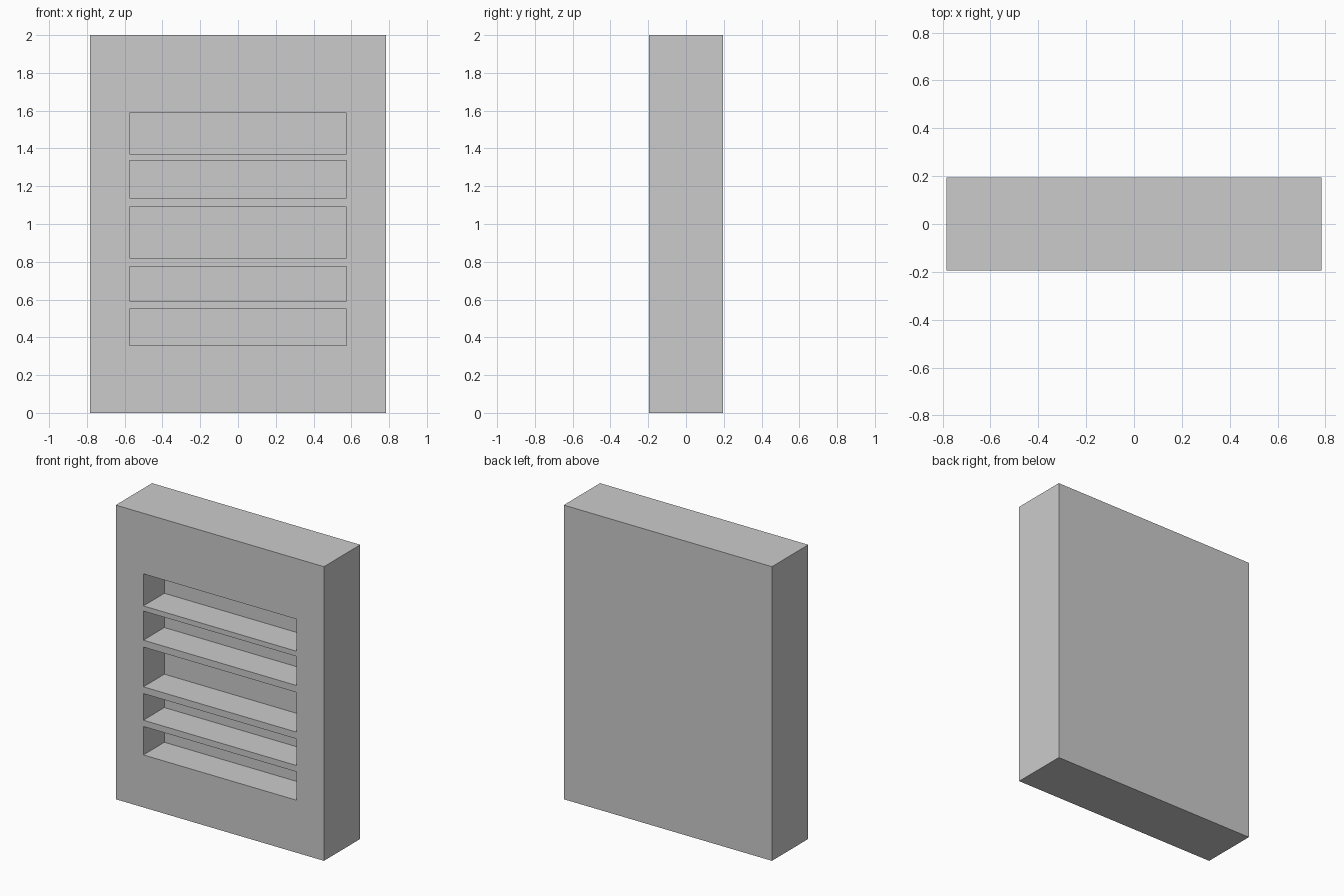
import bpy

if "Cube" in bpy.data.objects:
    bpy.data.objects.remove(bpy.data.objects["Cube"])

WIDTH, DEPTH, HEIGHT = 1.566, 0.39, 2.0
SLOT_HALF_WIDTH = 0.575
SLOT_DEPTH = 0.225
# bottom and top height of each slot
SLOTS = [(0.357, 0.55), (0.593, 0.774), (0.82, 1.09), (1.137, 1.335), (1.37, 1.588)]


def box(name, lo, hi):
    center = [(a + b) / 2 for a, b in zip(lo, hi)]
    bpy.ops.mesh.primitive_cube_add(size=1, location=center)
    obj = bpy.context.object
    obj.name = name
    obj.scale = [b - a for a, b in zip(lo, hi)]
    bpy.ops.object.transform_apply(location=True, rotation=False, scale=True)
    return obj


# Solid cabinet block
cabinet = box("cabinet", (-WIDTH / 2, -DEPTH / 2, 0), (WIDTH / 2, DEPTH / 2, HEIGHT))

# Recessed shelf slots cut into the front
for i, (bottom, top) in enumerate(SLOTS):
    cutter = box(f"slot_cutter_{i + 1}",
                 (-SLOT_HALF_WIDTH, -DEPTH / 2 - 0.1, bottom),
                 (SLOT_HALF_WIDTH, -DEPTH / 2 + SLOT_DEPTH, top))
    cutter.hide_render = True
    cutter.display_type = 'WIRE'
    cut = cabinet.modifiers.new(f"slot_{i + 1}", 'BOOLEAN')
    cut.operation = 'DIFFERENCE'
    cut.solver = 'EXACT'
    cut.object = cutter
    bpy.context.view_layer.objects.active = cabinet
    bpy.ops.object.modifier_apply(modifier=cut.name)
    bpy.data.objects.remove(cutter)
